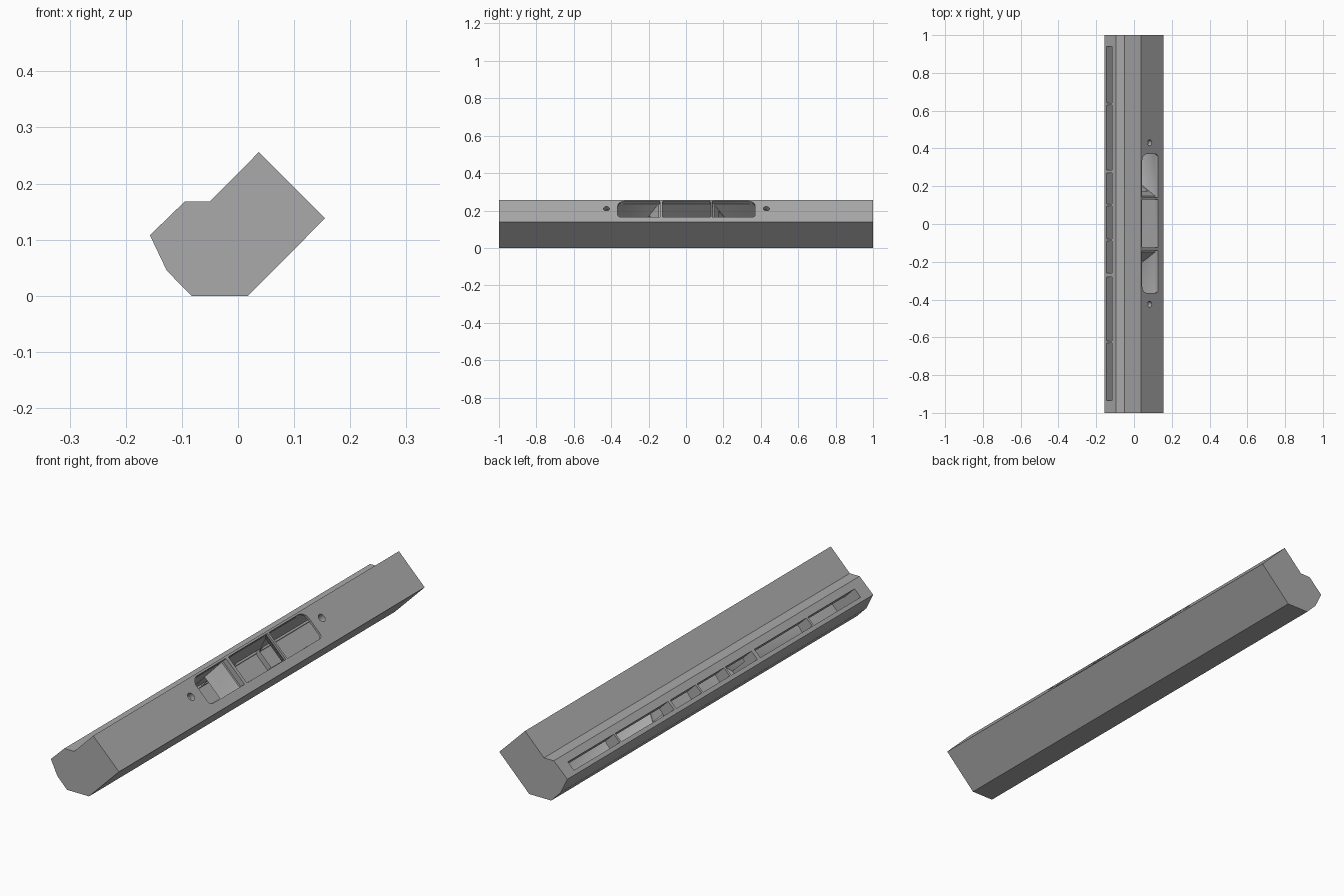
import bpy, bmesh, math
from mathutils import Vector

cube = bpy.data.objects.get("Cube")
if cube:
    bpy.data.objects.remove(cube, do_unlink=True)

grey = bpy.data.materials.new("neutral_grey")
grey.use_nodes = True
colour = (0.4, 0.4, 0.4, 1)
grey.diffuse_color = colour
grey.node_tree.nodes["Principled BSDF"].inputs["Base Color"].default_value = colour
R = math.sqrt(0.5)


def tilt(u, y, v):
    """Point in the 45 degree frame: u towards the inlets, v towards the slots."""
    return Vector(((u - v) * R, y, (u + v) * R))


def add_object(name, bm):
    bmesh.ops.recalc_face_normals(bm, faces=bm.faces)
    mesh = bpy.data.meshes.new(name)
    bm.to_mesh(mesh)
    bm.free()
    mesh.materials.append(grey)
    obj = bpy.data.objects.new(name, mesh)
    bpy.context.collection.objects.link(obj)
    return obj


def hull(name, points):
    bm = bmesh.new()
    for p in points:
        bm.verts.new(tilt(*p))
    out = bmesh.ops.convex_hull(bm, input=bm.verts)
    loose = [g for g in out["geom_interior"] if isinstance(g, bmesh.types.BMVert)]
    if loose:
        bmesh.ops.delete(bm, geom=loose, context="VERTS")
    bmesh.ops.dissolve_limit(bm, angle_limit=0.01, verts=bm.verts, edges=bm.edges)
    return add_object(name, bm)


def box(us, ys, vs):
    return [(u, y, v) for u in us for y in ys for v in vs]


def mouth(u, y0, y1, r0, r1):
    """Inlet outline at depth u, with corner radius r0 at y0 and r1 at y1."""
    v0, v1, pts = 0.026, 0.146, []
    for y, s, r in ((y0, 1, r0), (y1, -1, r1)):
        for v, t, q in ((v0, 1, r * 0.5), (v1, -1, r)):
            for i in range(7):
                a = i * math.pi / 12
                pts.append((u, y + s * q * (1 - math.cos(a)), v + t * q * (1 - math.sin(a))))
    return pts


# Main body: one profile extruded along the length
profile = [(-0.083, 0), (0.018, 0), (0.155, 0.138), (0.037, 0.256),
           (-0.05, 0.168), (-0.095, 0.168), (-0.157, 0.108), (-0.127, 0.045)]
bm = bmesh.new()
face = bm.faces.new([bm.verts.new((x, -1, z)) for x, z in profile])
ext = bmesh.ops.extrude_face_region(bm, geom=[face])
bmesh.ops.translate(bm, vec=(0, 2, 0), verts=[g for g in ext["geom"] if isinstance(g, bmesh.types.BMVert)])
body = add_object("duct_body", bm)

# Three ducts, each fanning from an inlet to a long plenum
cutters = []
ducts = [(-0.365, -0.14, 0.035, 0.004, -0.935, -0.28),
         (-0.125, 0.13, 0.004, 0.004, -0.26, 0.27),
         (0.14, 0.37, 0.004, 0.035, 0.285, 0.94)]
for y0, y1, r0, r1, p0, p1 in ducts:
    cutters.append(hull("inlet_cutter", mouth(0.23, y0, y1, r0, r1) + mouth(0.185, y0, y1, r0, r1)))
    cutters.append(hull("fan_cutter", mouth(0.198, y0, y1, r0, r1)
                        + box((-0.025, 0.03), (p0, p1), (0.05, 0.125))))

# Outlet slots
for y0, y1 in [(-0.935, -0.63), (-0.62, -0.28), (-0.26, -0.09), (-0.08, 0.095),
               (0.105, 0.27), (0.285, 0.63), (0.64, 0.94)]:
    cutters.append(hull("slot_cutter", box((-0.018, 0.0205), (y0, y1), (0.1, 0.21))))

# Screw holes beside the inlets
for y in (-0.425, 0.43):
    ring = [(math.cos(i * math.pi / 12) * 0.016, math.sin(i * math.pi / 12) * 0.016) for i in range(24)]
    cutters.append(hull("screw_hole_cutter", [(u, y + a, 0.09 + b) for u in (0.15, 0.23) for a, b in ring]))

# Cut everything out of the body
bpy.ops.object.select_all(action="DESELECT")
bpy.context.view_layer.objects.active = body
body.select_set(True)
for c in cutters:
    mod = body.modifiers.new("cut", "BOOLEAN")
    mod.operation = "DIFFERENCE"
    mod.solver = "EXACT"
    mod.object = c
    bpy.ops.object.modifier_apply(modifier=mod.name)
for c in cutters:
    bpy.data.objects.remove(c, do_unlink=True)
bpy.ops.object.shade_smooth_by_angle(angle=math.radians(25))
